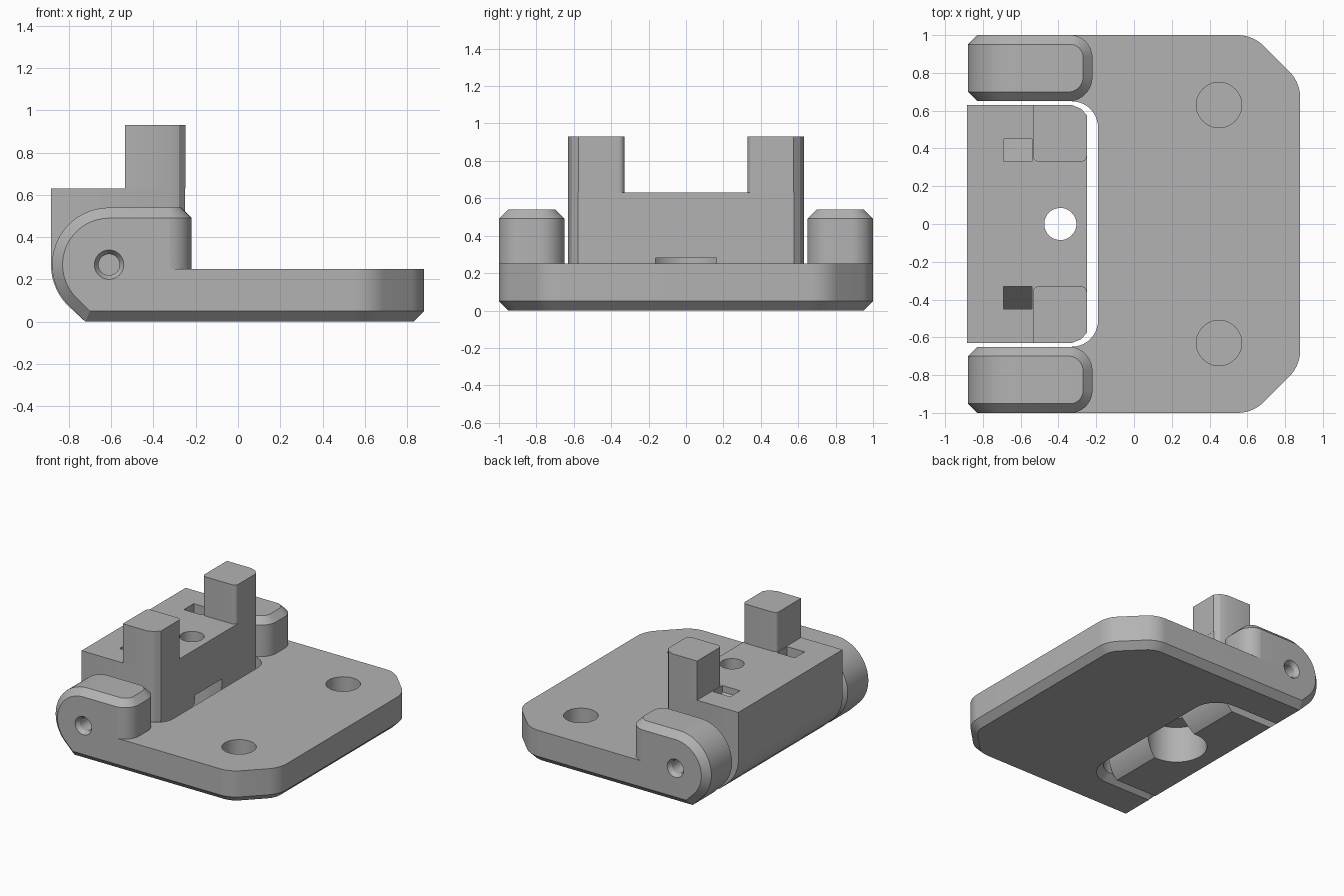
import bpy
import bmesh
from math import sin, cos, tan, radians, pi
from mathutils import Vector

if "Cube" in bpy.data.objects:
    bpy.data.objects.remove(bpy.data.objects["Cube"])

grey = bpy.data.materials.new("plain grey")
grey.use_nodes = True
colour = (0.45, 0.45, 0.45, 1)
grey.diffuse_color = colour
grey.node_tree.nodes["Principled BSDF"].inputs["Base Color"].default_value = colour


def arc(cx, cy, r, start, end, steps=16):
    angles = [radians(start + (end - start) * i / steps) for i in range(steps + 1)]
    return [(cx + r * cos(a), cy + r * sin(a)) for a in angles]


def circle(cx, cy, r, steps=48):
    return arc(cx, cy, r, 0, 360, steps)[:-1]


def rounded(corners):
    """Outline from (x, y, radius) corners listed counter-clockwise."""
    out = []
    for i, (x, y, r) in enumerate(corners):
        p = Vector((x, y))
        if r == 0:
            out.append((x, y))
            continue
        a = (Vector(corners[i - 1][:2]) - p).normalized()
        b = (Vector(corners[(i + 1) % len(corners)][:2]) - p).normalized()
        half = a.angle(b) / 2
        centre = p + (a + b).normalized() * (r / sin(half))
        v0 = p + a * (r / tan(half)) - centre
        v1 = p + b * (r / tan(half)) - centre
        for k in range(11):
            t = k / 10
            sweep = pi - 2 * half
            v = (v0 * sin((1 - t) * sweep) + v1 * sin(t * sweep)) / sin(sweep)
            out.append(tuple(centre + v))
    return out


def inset(outline, d):
    """Move every edge of a counter-clockwise outline inwards by d."""
    out = []
    for i, p in enumerate(outline):
        p = Vector(p)
        a = (p - Vector(outline[i - 1])).normalized()
        b = (Vector(outline[(i + 1) % len(outline)]) - p).normalized()
        na, nb = Vector((-a.y, a.x)), Vector((-b.y, b.x))
        out.append(tuple(p + (na + nb) * (d / (1 + na.dot(nb)))))
    return out


def solid(name, layers, axis="z", side=1):
    """Loft outlines, each given as (level, outline), along an axis."""
    bm = bmesh.new()
    rings = []
    for level, outline in layers:
        place = {"z": lambda u, v: (u, v * side, level),
                 "y": lambda u, v: (u, level * side, v),
                 "x": lambda u, v: (level, u * side, v)}[axis]
        rings.append([bm.verts.new(place(u, v)) for u, v in outline])
    n = len(rings[0])
    bm.faces.new(rings[0])
    bm.faces.new(rings[-1])
    for low, high in zip(rings, rings[1:]):
        for i in range(n):
            j = (i + 1) % n
            bm.faces.new((low[i], low[j], high[j], high[i]))
    bmesh.ops.recalc_face_normals(bm, faces=bm.faces)
    mesh = bpy.data.meshes.new(name)
    bm.to_mesh(mesh)
    bm.free()
    mesh.materials.append(grey)
    obj = bpy.data.objects.new(name, mesh)
    bpy.context.scene.collection.objects.link(obj)
    return obj


def activate(obj):
    bpy.ops.object.select_all(action="DESELECT")
    obj.select_set(True)
    bpy.context.view_layer.objects.active = obj


def carve(obj, tool, operation="DIFFERENCE"):
    activate(obj)
    mod = obj.modifiers.new("carve", "BOOLEAN")
    mod.operation = operation
    mod.solver = "EXACT"
    mod.object = tool
    bpy.ops.object.modifier_apply(modifier=mod.name)
    bpy.data.objects.remove(tool)


PIN_X, PIN_Z = -0.61, 0.27
BEVEL = 0.05
parts = []

# Base plate with clipped corners, chamfered underside and hinge slot
edge = rounded([(PIN_X, -1, 0), (0.63, -1, 0.2), (0.88, -0.75, 0.2),
                (0.88, 0.75, 0.2), (0.63, 1, 0.2), (PIN_X, 1, 0)])
plate = solid("base_plate", [(0, inset(edge, BEVEL)), (BEVEL, edge), (0.25, edge)])
slot = rounded([(-1, -0.65, 0), (-0.19, -0.65, 0.14), (-0.19, 0.65, 0.14), (-1, 0.65, 0)])
carve(plate, solid("slot_cutter", [(-0.01, inset(slot, -0.06)), (BEVEL, slot), (0.4, slot)]))
parts.append(plate)


def pin_hole(side):
    sizes = [(0.6, 0.05), (0.97, 0.05), (1.01, 0.076)]
    return solid("pin_cutter", [(y, circle(PIN_X, PIN_Z, r)) for y, r in sizes], "y", side)


# Hinge ears: side profile trimmed by a rounded plan shape
profile = [(0, 0), (0, 0.54)] + arc(PIN_X, PIN_Z, 0.27, 90, 225, 30) + [(-0.722, 0)]
small = inset(profile, BEVEL)
plan = rounded([(-1.2, 0.649, 0), (-0.22, 0.649, 0.13), (-0.22, 1.001, 0.12), (-1.2, 1.001, 0)])
for side, label in ((1, "back"), (-1, "front")):
    ear = solid(label + "_hinge_ear", [(0.65, small), (0.7, profile), (0.95, profile), (1, small)],
                "y", side)
    carve(ear, solid("ear_trim", [(-0.1, plan), (0.491, plan), (0.541, inset(plan, BEVEL))],
                     "z", side), "INTERSECT")
    carve(ear, pin_hole(side))
    carve(plate, pin_hole(side))
    carve(plate, solid("recess_cutter", [(0.05, circle(0.45, 0.63, 0.12)),
                                         (0.3, circle(0.45, 0.63, 0.12))], "z", side))
    parts.append(ear)

# Pivoting block, rounded below so that it can turn in the slot
section = ([(-0.25, 0.63), (-0.885, 0.63)] + arc(PIN_X, PIN_Z, 0.275, 180, 225, 12)
           + [(-0.722, 0)] + arc(PIN_X, PIN_Z, 0.36, -48.59, 0))
block = solid("pivot_block", [(-0.7, section), (0.7, section)], "y")
corner = [(-0.249, 0.575), (-0.28, 0.61), (-0.33, 0.63)]
half = corner + [(-1, 0.63)]
outline = half + [(x, -y) for x, y in reversed(half)]
carve(block, solid("block_trim", [(-0.1, outline), (0.8, outline)]), "INTERSECT")

# Bolt hole with a wide counterbore underneath
for r, low, high in ((0.085, -0.1, 0.8), (0.215, -0.1, 0.28)):
    ring = circle(-0.39, 0, r)
    carve(block, solid("bolt_cutter", [(low, ring), (high, ring)]))

# Sloping pockets and upright posts
pocket = [(0.33, 0.7), (0.33, 0.58), (0.45, 0.42), (0.45, 0.7)]
post_plan = rounded([(-0.535, 0.33, 0.03), (-0.25, 0.33, 0.03)]
                    + [(x, y, 0) for x, y in corner] + [(-0.535, 0.63, 0)])
for side, label in ((1, "back"), (-1, "front")):
    carve(block, solid("pocket_cutter", [(-0.69, pocket), (-0.54, pocket)], "x", side))
    parts.append(solid(label + "_post", [(0.63, post_plan), (0.93, post_plan)], "z", side))
parts.append(block)

# Smooth the curved faces and keep the edges crisp
for part in parts:
    activate(part)
    bpy.ops.object.shade_smooth_by_angle(angle=radians(25))
